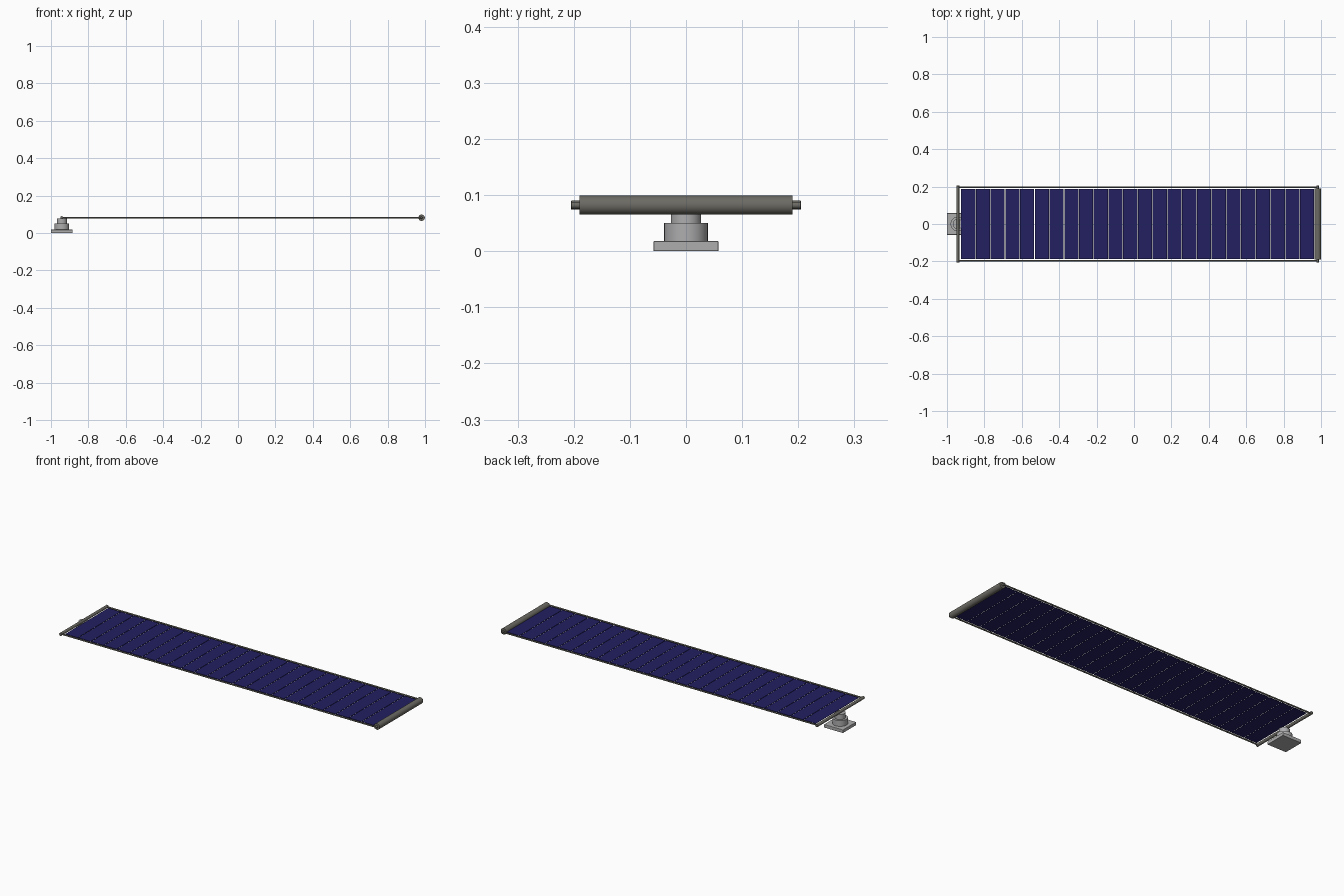
import bpy
from math import pi, radians

cube = bpy.data.objects.get("Cube")
if cube:
    bpy.data.objects.remove(cube, do_unlink=True)


def material(name, rgb):
    m = bpy.data.materials.new(name)
    m.use_nodes = True
    m.diffuse_color = (*rgb, 1)
    m.node_tree.nodes["Principled BSDF"].inputs["Base Color"].default_value = (*rgb, 1)
    return m


BLUE = material("cell_blue", (0.016, 0.014, 0.12))
STEEL = material("dark_steel", (0.15, 0.145, 0.125))
GREY = material("light_grey", (0.42, 0.42, 0.43))


def finish(name, mat, bevel):
    ob = bpy.context.object
    ob.name = name
    ob.data.materials.append(mat)
    if bevel:
        mod = ob.modifiers.new("soft_edge", "BEVEL")
        mod.width, mod.segments = bevel, 2
    return ob


def box(name, centre, size, mat, bevel=0):
    bpy.ops.mesh.primitive_cube_add(size=1, location=centre)
    bpy.context.object.scale = size
    bpy.ops.object.transform_apply(location=False, rotation=False, scale=True)
    return finish(name, mat, bevel)


def rod(name, centre, radius, length, axis, mat, bevel=0):
    turn = {"x": (0, pi / 2, 0), "y": (pi / 2, 0, 0), "z": (0, 0, 0)}[axis]
    bpy.ops.mesh.primitive_cylinder_add(vertices=32, radius=radius, depth=length,
                                        location=centre, rotation=turn)
    bpy.ops.object.shade_smooth_by_angle(angle=radians(35))
    return finish(name, mat, bevel)


ROOT_X, TIP_X, SHEET_Z = -0.942, 0.982, 0.082

# Mounting foot and stepped swivel
box("base_plate", (ROOT_X, 0, 0.009), (0.116, 0.116, 0.018), GREY, 0.002)
rod("swivel_lower", (ROOT_X, 0, 0.034), 0.039, 0.032, "z", GREY)
rod("swivel_upper", (ROOT_X, 0, 0.064), 0.027, 0.028, "z", GREY)

# Frame: root crossbar and the two long side rods
rod("root_crossbar", (ROOT_X, 0, SHEET_Z), 0.008, 0.41, "y", STEEL, 0.001)
for side, label in ((-1, "right"), (1, "left")):
    rod(label + "_side_rod", ((ROOT_X + TIP_X) / 2, side * 0.197, SHEET_Z),
        0.004, TIP_X - ROOT_X, "x", STEEL)

# Storage roller with its end pins
rod("tip_roller", (TIP_X, 0, SHEET_Z), 0.017, 0.38, "y", STEEL)
rod("roller_pin", (TIP_X, 0, SHEET_Z), 0.006, 0.41, "y", STEEL, 0.001)

# Blanket of solar strips separated by narrow slits
START, PITCH, GAP = -0.926, 0.0788, 0.003
for i in range(24):
    box(f"solar_strip_{i + 1}", (START + PITCH * (i + 0.5), 0, SHEET_Z),
        (PITCH - GAP, 0.374, 0.002), BLUE)
